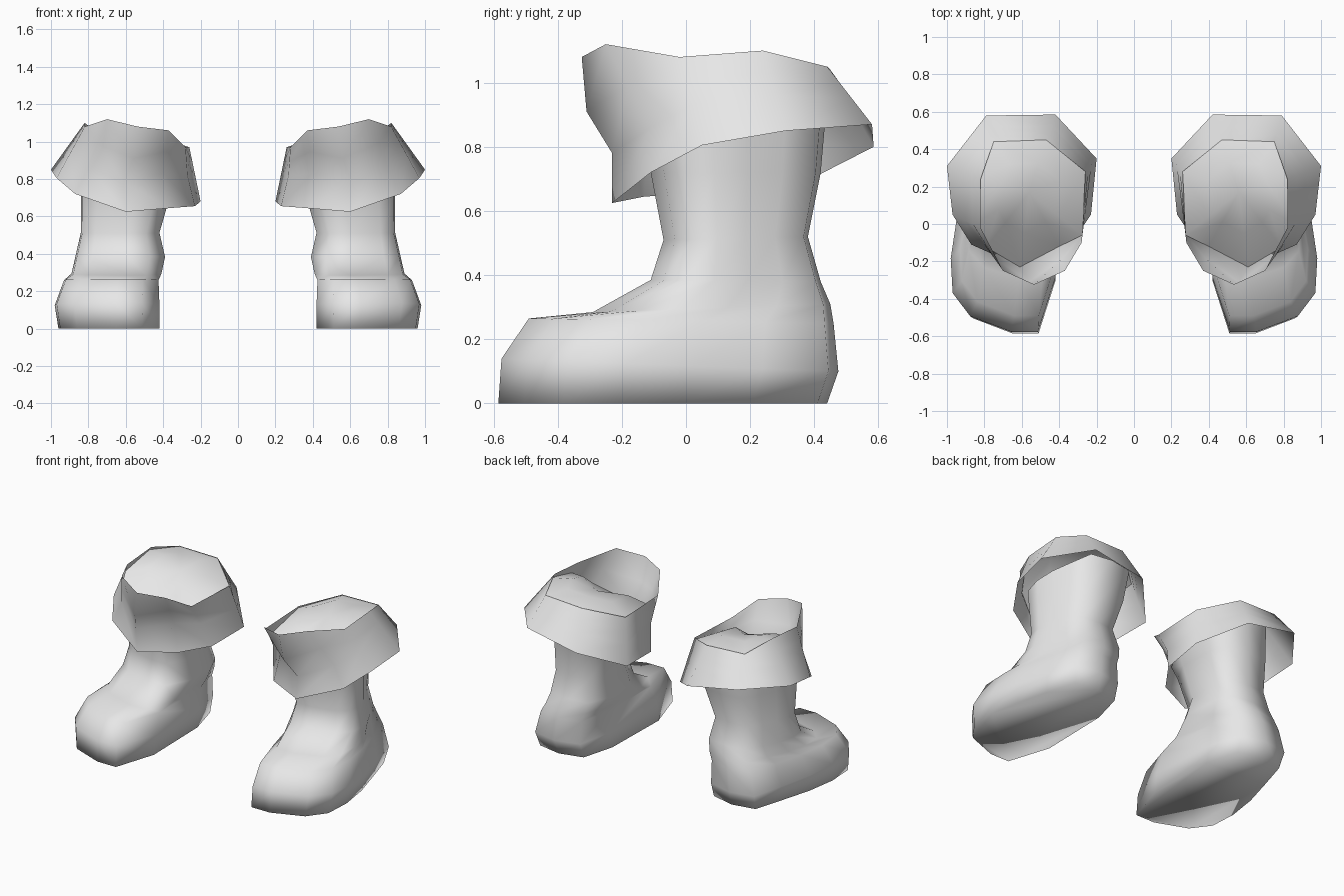
import bpy, bmesh
from mathutils import Vector

if "Cube" in bpy.data.objects:
    bpy.data.objects.remove(bpy.data.objects["Cube"])

grey = bpy.data.materials.new("light_grey")
grey.diffuse_color = (0.8, 0.8, 0.8, 1)
grey.use_nodes = True
grey.node_tree.nodes["Principled BSDF"].inputs["Base Color"].default_value = grey.diffuse_color


def loft(name, rings, bottom_cap=False, top_point=None):
    """Skin equal-sized closed rings, then mirror the part across x = 0."""
    bm = bmesh.new()
    loops = [[bm.verts.new(p) for p in ring] for ring in rings]
    n = len(rings[0])
    for a, b in zip(loops, loops[1:]):
        for i in range(n):
            j = (i + 1) % n
            bm.faces.new((a[i], a[j], b[j], b[i]))
    if bottom_cap:
        bm.faces.new(loops[0][::-1])
    if top_point:
        tip = bm.verts.new(top_point)
        for i in range(n):
            bm.faces.new((loops[-1][i], loops[-1][(i + 1) % n], tip))
    for f in bm.faces:
        f.smooth = True
    mesh = bpy.data.meshes.new(name)
    bm.to_mesh(mesh)
    bm.free()
    mesh.materials.append(grey)
    ob = bpy.data.objects.new(name, mesh)
    bpy.context.collection.objects.link(ob)
    ob.modifiers.new("pair", 'MIRROR').use_mirror_merge = False
    return ob


# Foot outline, counter-clockwise from the toe
SOLE = [(.51, -.58), (.65, -.58), (.86, -.50), (.95, -.38), (.96, -.2), (.93, 0),
        (.87, .21), (.81, .41), (.65, .44), (.49, .40), (.43, .18), (.42, -.3)]


def boot_ring(x0, x1, front, back):
    """Fit the outline into a box, tilted between front (y, z) and back (y, z)."""
    ring = []
    for x, y in SOLE:
        u, v = (x - .42) / .54, (y + .58) / 1.02
        ring.append((x0 + u * (x1 - x0),
                     front[0] + v * (back[0] - front[0]),
                     front[1] + v * (back[1] - front[1])))
    return ring


# Foot, ankle and shaft, ending under the domed lining
loft("boot", [
    boot_ring(.42, .96, (-.585, 0), (.44, 0)),
    boot_ring(.42, .98, (-.575, .14), (.475, .10)),
    boot_ring(.425, .93, (-.49, .265), (.46, .25)),
    boot_ring(.41, .89, (-.29, .285), (.45, .31)),
    boot_ring(.39, .87, (-.11, .385), (.42, .38)),
    boot_ring(.42, .84, (-.07, .51), (.38, .52)),
    boot_ring(.36, .84, (-.11, .72), (.42, .72)),
    boot_ring(.32, .84, (-.13, .80), (.44, .95)),
], bottom_cap=True)

# Flared cuff: hem, folded front and open rim, counter-clockwise from back inner corner
hem = [(.42, .585, .80), (.20, .35, .68), (.23, .05, .655), (.36, -.13, .645),
       (.60, -.23, .625), (.87, -.11, .72), (.97, .05, .805), (1.0, .31, .85),
       (.79, .58, .87)]
rim = [(.47, .45, 1.04), (.26, .28, .97), (.28, -.10, .97), (.37, -.25, 1.06),
       (.535, -.325, 1.08), (.70, -.25, 1.12), (.82, -.02, 1.08), (.82, .24, 1.10),
       (.75, .44, 1.05)]
hem = [Vector(p) for p in hem]
rim = [Vector(p) for p in rim]
fold = [r.lerp(h, .55) for r, h in zip(rim, hem)]
fold[2:6] = [Vector(p) for p in ((.27, -.01, .82), (.40, -.12, .83),
                                 (.61, -.23, .78), (.80, -.11, .86))]
bulge = [r.lerp(f, .5) for r, f in zip(rim, fold)]
bulge[4] = Vector((.56, -.31, .91))
loft("cuff", [hem, fold, bulge, rim])

# Domed lining: meets the cuff just under the rim at the back, dips at the front
drop = [.04, .08, .45, 1, 1, .9, .5, .2, .05]
edge = [r.lerp(f, t) for r, f, t in zip(rim, fold, drop)]
centre = Vector((.56, .17, 1.03))
shoulder = [e.lerp(centre, .45) + Vector((0, 0, .03)) for e in edge]
loft("lining", [edge, shoulder], top_point=centre)
